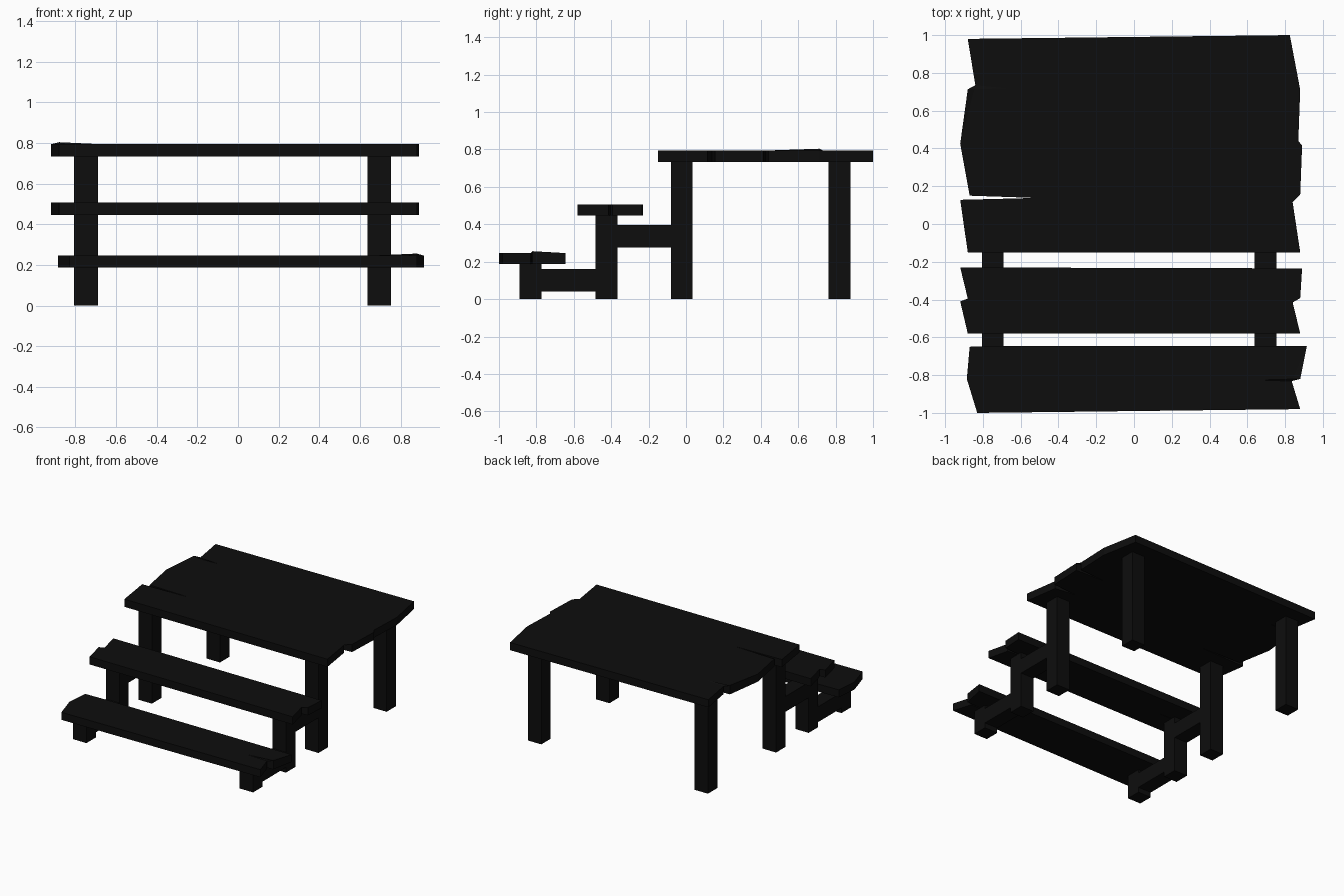
import bpy, bmesh

if "Cube" in bpy.data.objects:
    bpy.data.objects.remove(bpy.data.objects["Cube"])

black = bpy.data.materials.new("dark_wood")
black.diffuse_color = (0.004, 0.004, 0.004, 1)
black.use_nodes = True
black.node_tree.nodes["Principled BSDF"].inputs["Base Color"].default_value = black.diffuse_color


def finish(name, bm):
    bmesh.ops.recalc_face_normals(bm, faces=bm.faces)
    mesh = bpy.data.meshes.new(name)
    bm.to_mesh(mesh)
    bm.free()
    mesh.materials.append(black)
    obj = bpy.data.objects.new(name, mesh)
    bpy.context.collection.objects.link(obj)


def slab(name, outline, z0, z1, lifted):
    """Extrude a ragged plank outline; one top corner may be slightly warped up."""
    bm = bmesh.new()
    low = [bm.verts.new((x, y, z0)) for x, y in outline]
    top = [bm.verts.new((x, y, z1)) for x, y in outline]
    n = len(outline)
    caps = [bm.faces.new(low[::-1]), bm.faces.new(top)]
    for i in range(n):
        j = (i + 1) % n
        bm.faces.new((low[i], low[j], top[j], top[i]))
    bmesh.ops.triangulate(bm, faces=caps)
    if lifted is not None:
        top[lifted].co.z += 0.01
    finish(name, bm)


def box(name, x, y, z):
    bm = bmesh.new()
    bmesh.ops.create_cube(bm, size=1)
    for v in bm.verts:
        v.co = [r[0] if c < 0 else r[1] for c, r in zip(v.co, (x, y, z))]
    finish(name, bm)


# Top platform and two steps, with split board ends
slab("platform_top", [
    (-0.88, -0.15), (0.88, -0.15), (0.84, 0.115), (0.67, 0.14), (0.88, 0.155),
    (0.89, 0.415), (0.64, 0.425), (0.87, 0.44), (0.88, 0.71), (0.825, 1.0),
    (-0.88, 0.98), (-0.84, 0.735), (-0.67, 0.718), (-0.88, 0.713),
    (-0.92, 0.425), (-0.87, 0.15), (-0.52, 0.138), (-0.92, 0.128)],
    0.734, 0.794, 13)
slab("upper_step", [
    (-0.88, -0.58), (0.88, -0.58), (0.84, -0.415), (0.70, -0.403), (0.88, -0.392),
    (0.89, -0.235), (-0.92, -0.23), (-0.88, -0.395), (-0.54, -0.403), (-0.92, -0.41)],
    0.447, 0.507, None)
slab("lower_step", [
    (-0.83, -1.0), (0.88, -0.98), (0.835, -0.832), (0.66, -0.826), (0.88, -0.82),
    (0.915, -0.645), (-0.70, -0.645), (-0.87, -0.65), (-0.885, -0.82)],
    0.187, 0.246, 4)

# Posts and connecting beams on each side
for side, x in (("left", (-0.806, -0.69)), ("right", (0.638, 0.754))):
    box(side + "_back_post", x, (0.763, 0.88), (0, 0.74))
    box(side + "_front_post", x, (-0.081, 0.036), (0, 0.74))
    box(side + "_upper_step_post", x, (-0.484, -0.367), (0, 0.45))
    box(side + "_lower_step_post", x, (-0.89, -0.773), (0, 0.19))
    box(side + "_upper_beam", x, (-0.367, -0.081), (0.275, 0.395))
    box(side + "_lower_beam", x, (-0.773, -0.484), (0.04, 0.16))
